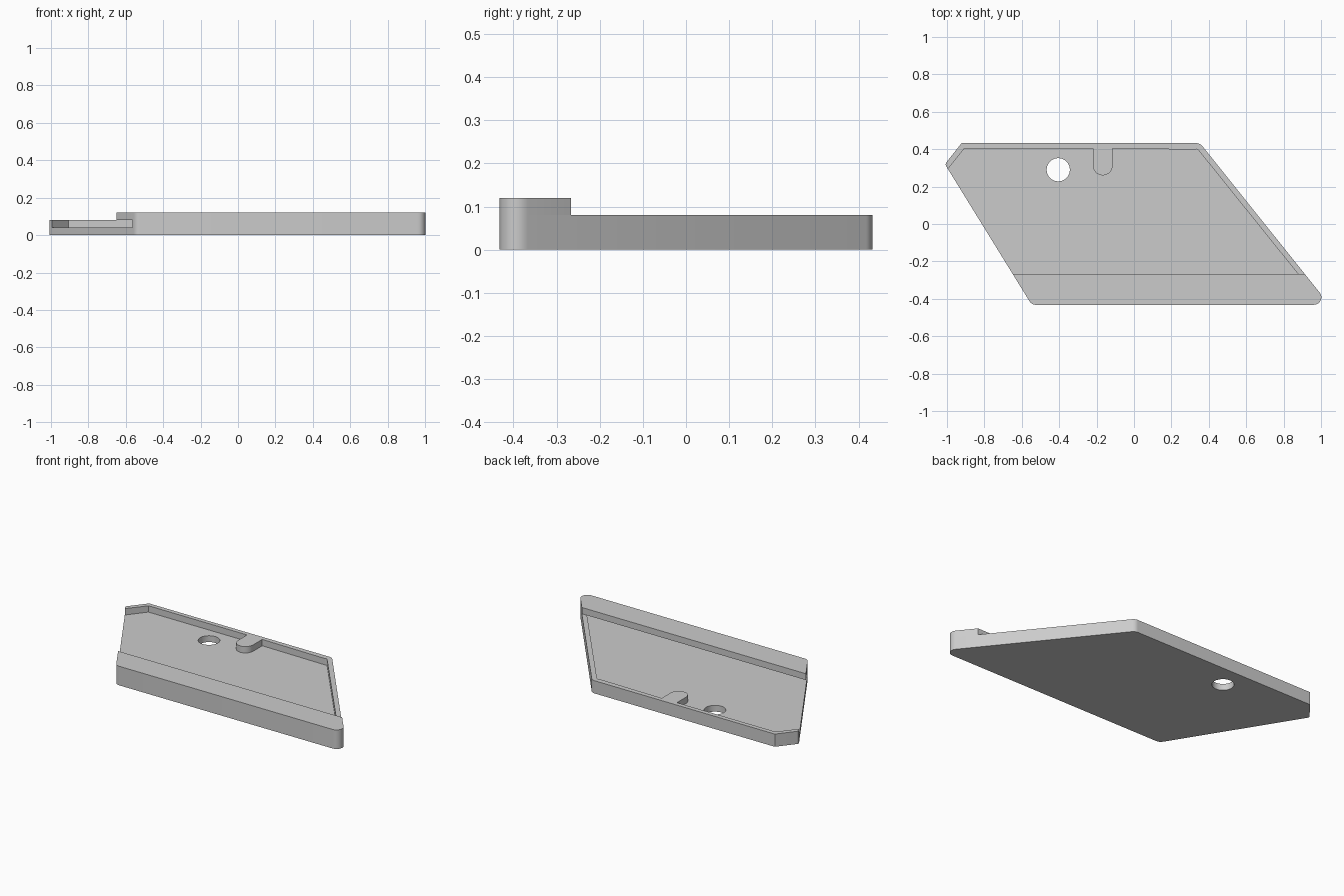
import bpy, bmesh, math
from mathutils import Vector

if "Cube" in bpy.data.objects:
    bpy.data.objects.remove(bpy.data.objects["Cube"])

grey = bpy.data.materials.new("plain grey")
grey.use_nodes = True
COLOUR = (0.6, 0.6, 0.6, 1)
grey.diffuse_color = COLOUR
grey.node_tree.nodes["Principled BSDF"].inputs["Base Color"].default_value = COLOUR


def fillet(corners, steps=8):
    """Round each (x, y, radius) corner of a closed profile."""
    pts = []
    for i, (x, y, r) in enumerate(corners):
        p = Vector((x, y))
        if r == 0:
            pts.append(p)
            continue
        a = (Vector(corners[i - 1][:2]) - p).normalized()
        b = (Vector(corners[(i + 1) % len(corners)][:2]) - p).normalized()
        half = a.angle(b) / 2
        centre = p + (a + b).normalized() * (r / math.sin(half))
        start = p + a * (r / math.tan(half)) - centre
        end = p + b * (r / math.tan(half)) - centre
        for k in range(steps + 1):
            t = k / steps
            sweep = math.pi - 2 * half
            arc = start * math.sin((1 - t) * sweep) + end * math.sin(t * sweep)
            pts.append(centre + arc / math.sin(sweep))
    return pts


def prism(name, pts, z0, z1, keep_below_y=None):
    """Extrude a flat profile, optionally keeping only the front of it."""
    bm = bmesh.new()
    face = bm.faces.new([bm.verts.new((p[0], p[1], z0)) for p in pts])
    if keep_below_y is not None:
        bmesh.ops.bisect_plane(bm, geom=bm.verts[:] + bm.edges[:] + bm.faces[:],
                               plane_co=(0, keep_below_y, 0), plane_no=(0, 1, 0),
                               clear_outer=True)
    top = bmesh.ops.extrude_face_region(bm, geom=bm.faces[:])["geom"]
    bmesh.ops.translate(bm, vec=(0, 0, z1 - z0),
                        verts=[v for v in top if isinstance(v, bmesh.types.BMVert)])
    bmesh.ops.recalc_face_normals(bm, faces=bm.faces[:])
    mesh = bpy.data.meshes.new(name)
    bm.to_mesh(mesh)
    bm.free()
    mesh.materials.append(grey)
    obj = bpy.data.objects.new(name, mesh)
    bpy.context.collection.objects.link(obj)
    return obj


def activate(obj):
    bpy.ops.object.select_all(action="DESELECT")
    obj.select_set(True)
    bpy.context.view_layer.objects.active = obj


def cut(obj, cutter):
    activate(obj)
    mod = obj.modifiers.new("cut", "BOOLEAN")
    mod.operation, mod.solver, mod.object = "DIFFERENCE", "EXACT", cutter
    bpy.ops.object.modifier_apply(modifier=mod.name)
    bpy.data.objects.remove(cutter)


# Outer outline, counter-clockwise from the front right corner
outline = fillet([(-0.547, -0.432, 0.04), (1.045, -0.432, 0.04),
                  (0.353, 0.432, 0.04), (-0.922, 0.432, 0), (-1.011, 0.32, 0.02)])

# Pocket outline: rim on three sides, open on the slanted right end, round tongue at the back
TX, TY, TR = -0.167, 0.313, 0.053
tongue = [(TX + TR * math.cos(a), TY - TR * math.sin(a))
          for a in (math.pi * k / 16 for k in range(17))]
pocket = fillet([(-0.65, -0.404, 0), (0.987, -0.404, 0.012), (0.337, 0.404, 0.01)])
pocket += [(TX + TR, 0.404)] + tongue + [(TX - TR, 0.404)]
pocket += [(-0.907, 0.404), (-1.03, 0.25)]

# Plate with the recessed pocket and the through hole
plate = prism("plate", outline, 0, 0.08)
cut(plate, prism("pocket_cutter", pocket, 0.04, 0.1))
hole = [(-0.405 + 0.062 * math.cos(a), 0.29 + 0.062 * math.sin(a))
        for a in (math.tau * k / 40 for k in range(40))]
cut(plate, prism("hole_cutter", hole, -0.05, 0.15))

# Raised bar along the front, bridging the open slot
bar = prism("front_bar", outline, 0.08, 0.12, keep_below_y=-0.267)

for obj in (plate, bar):
    activate(obj)
    bpy.ops.object.shade_smooth_by_angle(angle=math.radians(30))
